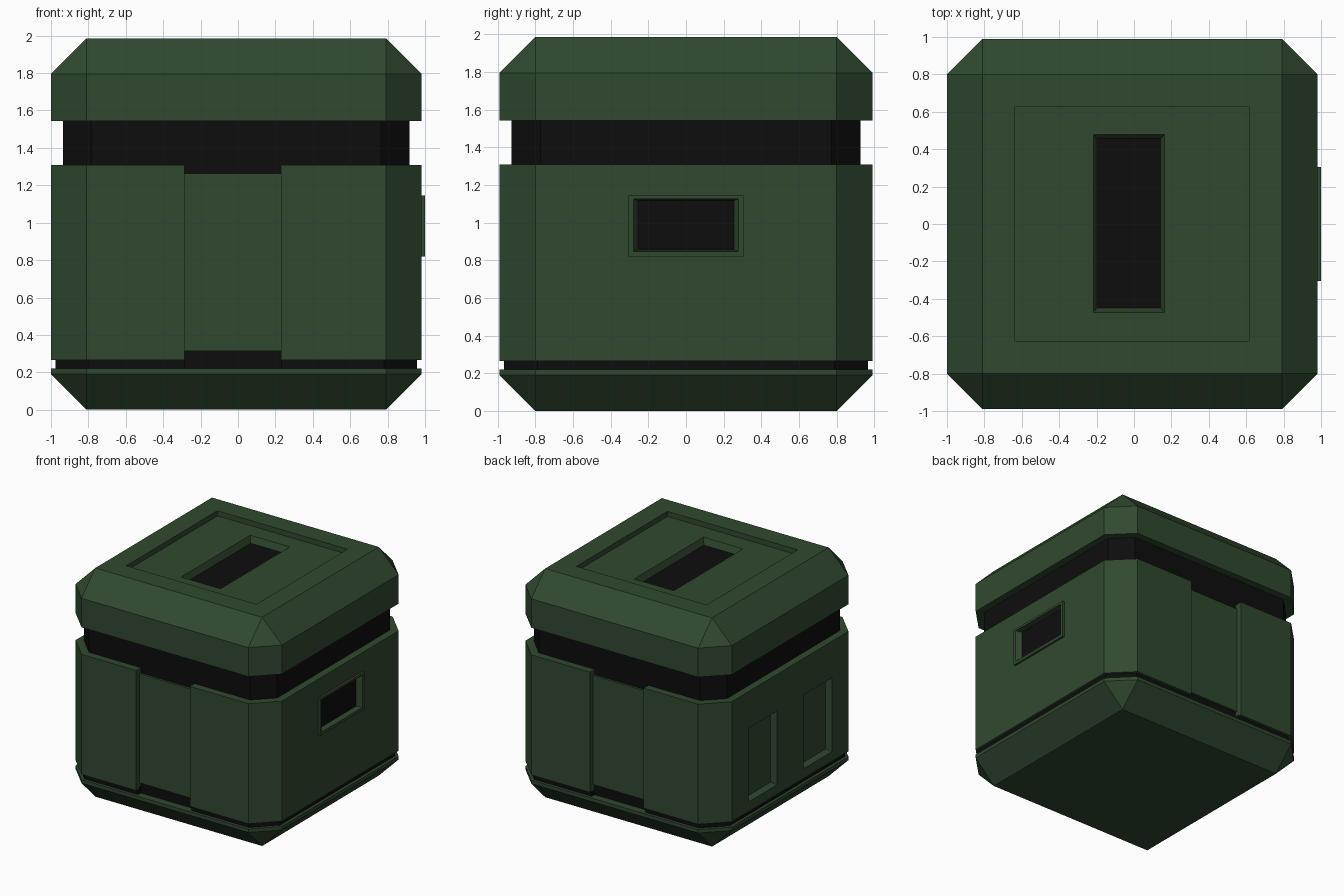
import bpy
import bmesh
from mathutils import Vector

if "Cube" in bpy.data.objects:
    bpy.data.objects.remove(bpy.data.objects["Cube"], do_unlink=True)


def material(name, rgb):
    m = bpy.data.materials.new(name)
    m.use_nodes = True
    m.diffuse_color = (*rgb, 1)
    m.node_tree.nodes["Principled BSDF"].inputs["Base Color"].default_value = (*rgb, 1)
    return m


GREEN = material("dark green", (0.03, 0.066, 0.029))
BLACK = material("near black", (0.004, 0.004, 0.004))

# Overall block size and shared corner chamfer
LO = Vector((-1.0, -0.99, 0.0))
HI = Vector((0.982, 0.99, 1.985))
CHAMFER = 0.19
NOTCH = (-0.285, 0.23)


def finish(bm, name, mat):
    bmesh.ops.recalc_face_normals(bm, faces=bm.faces)
    mesh = bpy.data.meshes.new(name)
    bm.to_mesh(mesh)
    bm.free()
    mesh.materials.append(mat)
    obj = bpy.data.objects.new(name, mesh)
    bpy.context.collection.objects.link(obj)
    return obj


def box_mesh(lo, hi):
    bm = bmesh.new()
    bmesh.ops.create_cube(bm, size=1)
    for v in bm.verts:
        v.co = [hi[i] if v.co[i] > 0 else lo[i] for i in range(3)]
    return bm


def box(name, lo, hi, mat):
    return finish(box_mesh(lo, hi), name, mat)


def bevelled_slice(name, z, keep_above):
    """Chamfered block, cut level at z, keeping one end."""
    bm = box_mesh(LO, HI)
    bmesh.ops.bevel(bm, geom=bm.edges[:], offset=CHAMFER, segments=1,
                    profile=0.5, affect='EDGES')
    bmesh.ops.bisect_plane(bm, geom=bm.verts[:] + bm.edges[:] + bm.faces[:],
                           plane_co=(0, 0, z), plane_no=(0, 0, 1),
                           clear_inner=keep_above, clear_outer=not keep_above)
    bmesh.ops.holes_fill(bm, edges=[e for e in bm.edges if e.is_boundary])
    return finish(bm, name, GREEN)


def prism(name, inset, z0, z1, mat, notch=0.0):
    """Eight-sided prism, optionally notched at the front and back middle."""
    x0, x1, y0, y1 = LO.x + inset, HI.x - inset, LO.y + inset, HI.y - inset
    c = CHAMFER - 0.586 * inset
    a, b = NOTCH
    front = [(x0 + c, y0)]
    back = [(x1 - c, y1)]
    if notch:
        front += [(a, y0), (a, LO.y + notch), (b, LO.y + notch), (b, y0)]
        back += [(b, y1), (b, HI.y - notch), (a, HI.y - notch), (a, y1)]
    front += [(x1 - c, y0), (x1, y0 + c), (x1, y1 - c)]
    back += [(x0 + c, y1), (x0, y1 - c), (x0, y0 + c)]
    bm = bmesh.new()
    face = bm.faces.new([bm.verts.new((x, y, z0)) for x, y in front + back])
    up = bmesh.ops.extrude_face_region(bm, geom=[face])["geom"]
    bmesh.ops.translate(bm, vec=(0, 0, z1 - z0),
                        verts=[v for v in up if isinstance(v, bmesh.types.BMVert)])
    return finish(bm, name, mat)


def recess(targets, axis, surface, sign, depth, centre, outer, inner, floor=None):
    """Cut a sloped pocket into the targets, with an optional black floor."""
    others = [i for i in range(3) if i != axis]
    reach = 0.03
    bm = bmesh.new()
    bmesh.ops.create_cube(bm, size=2)
    for v in bm.verts:
        is_top = v.co[axis] * sign > 0
        for k, i in enumerate(others):
            slope = (outer[k] - inner[k]) / depth
            half = outer[k] + slope * reach if is_top else inner[k]
            v.co[i] = centre[k] + half * v.co[i]
        v.co[axis] = surface + sign * (reach if is_top else -depth)
    cutter = finish(bm, "cutter", GREEN)
    cutter.hide_render = True
    for obj in targets:
        mod = obj.modifiers.new("pocket", 'BOOLEAN')
        mod.operation = 'DIFFERENCE'
        mod.solver = 'EXACT'
        mod.object = cutter
        bpy.context.view_layer.objects.active = obj
        bpy.ops.object.modifier_apply(modifier=mod.name)
    bpy.data.objects.remove(cutter, do_unlink=True)
    if floor:
        lo, hi = Vector(), Vector()
        for k, i in enumerate(others):
            lo[i], hi[i] = centre[k] - inner[k], centre[k] + inner[k]
        level = surface - sign * depth
        lo[axis], hi[axis] = level - 0.004, level + 0.004
        box(floor, lo, hi, BLACK)


# Base, lid and the black core between them
bevelled_slice("base", 0.22, False)
lid = bevelled_slice("lid", 1.543, True)
prism("core", 0.064, 0.2, 1.6, BLACK)
prism("lower_seam", 0.025, 0.21, 0.28, BLACK, notch=0.07)

# Body shell with a full-height notch front and back
body = prism("body_shell", 0.0, 0.265, 1.308, GREEN, notch=0.07)

# Recessed middle panels in the notches
for name, y in (("front_panel", LO.y + 0.045), ("back_panel", HI.y - 0.045)):
    edge = y + (0.05 if y < 0 else -0.05)
    box(name, (NOTCH[0], min(y, edge), 0.315), (NOTCH[1], max(y, edge), 1.262), GREEN)

# Lid: shallow square recess, then a sloped slot with a black floor
recess([lid], 2, HI.z, 1, 0.045, (-0.01, 0), (0.625, 0.625), (0.625, 0.625))
recess([lid], 2, HI.z - 0.045, 1, 0.06, (-0.027, 0.003),
       (0.19, 0.475), (0.17, 0.453), "lid_slot_floor")

# Framed window on the left side
frame = box("window_frame", (0.965, -0.305, 0.82), (1.0, 0.305, 1.145), GREEN)
recess([body, frame], 0, 1.0, 1, 0.05, (0, 0.986),
       (0.28, 0.14), (0.256, 0.132), "window_floor")

# Two upright sloped pockets on the right side
for y in (-0.378, 0.378):
    recess([body], 0, LO.x, -1, 0.045, (y, 0.67), (0.195, 0.32), (0.175, 0.3))
